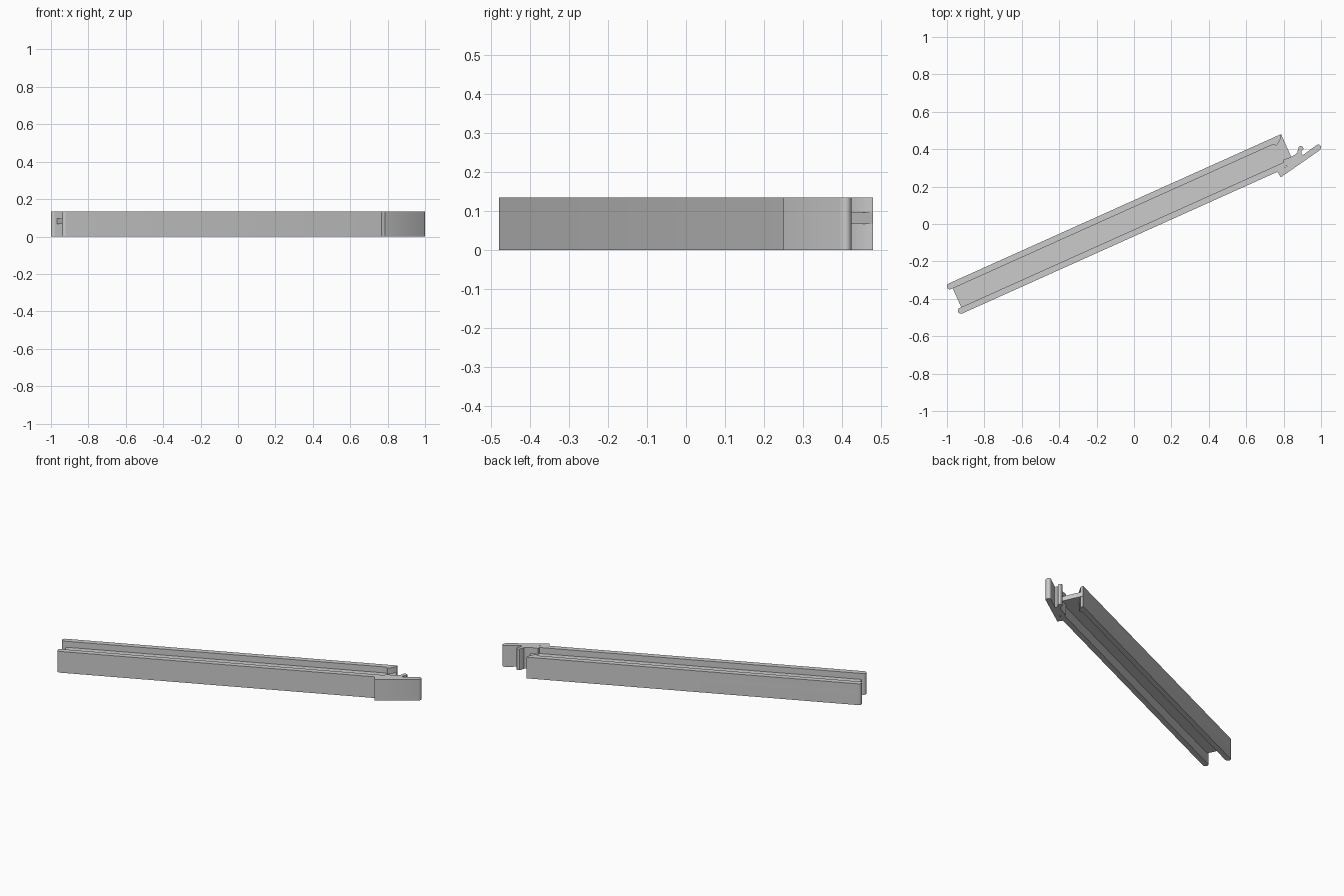
import bpy, bmesh, math

cube = bpy.data.objects.get("Cube")
if cube:
    bpy.data.objects.remove(cube)

ANGLE = math.radians(24.2)
HEIGHT = 0.135
WEB_BOTTOM, WEB_TOP = 0.067, 0.097
BEAM_LEFT, BEAM_RIGHT = -1.034, 0.914
HALF = 0.0165              # half the flange thickness
BACK, FRONT = 0.0995, -0.0435   # flange centre lines across the beam

grey = bpy.data.materials.new("plain grey")
grey.use_nodes = True
grey.diffuse_color = (0.6, 0.6, 0.6, 1)
grey.node_tree.nodes["Principled BSDF"].inputs["Base Color"].default_value = (0.6, 0.6, 0.6, 1)


def arc(cx, cy, r, start, end, steps=8):
    """Points on an arc, angles in degrees."""
    angles = [math.radians(start + (end - start) * i / steps) for i in range(steps + 1)]
    return [(cx + r * math.cos(a), cy + r * math.sin(a)) for a in angles]


def extrude(name, outline, z0, z1, turn=0.0):
    """Upright prism from a counter-clockwise plan outline."""
    bm = bmesh.new()
    base = bm.faces.new([bm.verts.new((x, y, z0)) for x, y in outline])
    top = bmesh.ops.extrude_face_region(bm, geom=[base])["geom"]
    moved = [g for g in top if isinstance(g, bmesh.types.BMVert)]
    bmesh.ops.translate(bm, verts=moved, vec=(0, 0, z1 - z0))
    bmesh.ops.recalc_face_normals(bm, faces=bm.faces)
    mesh = bpy.data.meshes.new(name)
    bm.to_mesh(mesh)
    bm.free()
    mesh.materials.append(grey)
    obj = bpy.data.objects.new(name, mesh)
    obj.rotation_euler.z = turn
    bpy.context.collection.objects.link(obj)
    bpy.context.view_layer.objects.active = obj
    bpy.ops.object.select_all(action="DESELECT")
    obj.select_set(True)
    bpy.ops.object.shade_smooth_by_angle(angle=math.radians(30))
    return obj


# Back flange: rounded start, catch lip and slanted finish at the far end
back = arc(BEAM_LEFT, BACK, HALF, 90, 270)
back += [(0.845, BACK - HALF), (0.853, 0.081), (0.865, 0.071), (0.874, 0.073),
         (0.907, 0.098), (BEAM_RIGHT, BACK + HALF)]
extrude("back_flange", back, 0, HEIGHT, ANGLE)

# Front flange: rounded start, runs into the clip
front = arc(BEAM_LEFT, FRONT, HALF, 90, 270)
front += [(0.85, FRONT - HALF), (0.90, FRONT + HALF)]
extrude("front_flange", front, 0, HEIGHT, ANGLE)

# Web joining the flanges
web = [(-1.025, FRONT), (BEAM_RIGHT, FRONT), (BEAM_RIGHT, BACK + HALF), (-1.025, BACK + HALF)]
extrude("web", web, WEB_BOTTOM, WEB_TOP, ANGLE)

# Clip: slanted outer plate with a rounded tip
plate = [(0.785, 0.25), (0.994, 0.395)]
plate += arc(0.985, 0.410, 0.015, -30, 125, 6)
plate += [(0.90, 0.366), (0.80, 0.297), (0.772, 0.288), (0.767, 0.278)]
extrude("clip_plate", plate, 0, HEIGHT)

# Clip: small prong on the inner side, blended into the flange
prong = [(0.80, 0.31), (0.85, 0.31), (0.905, 0.365), (0.894, 0.376), (0.896, 0.388)]
prong += arc(0.892, 0.403, 0.014, -20, 160, 6)
prong += [(0.873, 0.381), (0.862, 0.371), (0.834, 0.356), (0.80, 0.345)]
extrude("clip_prong", prong, 0, HEIGHT)
